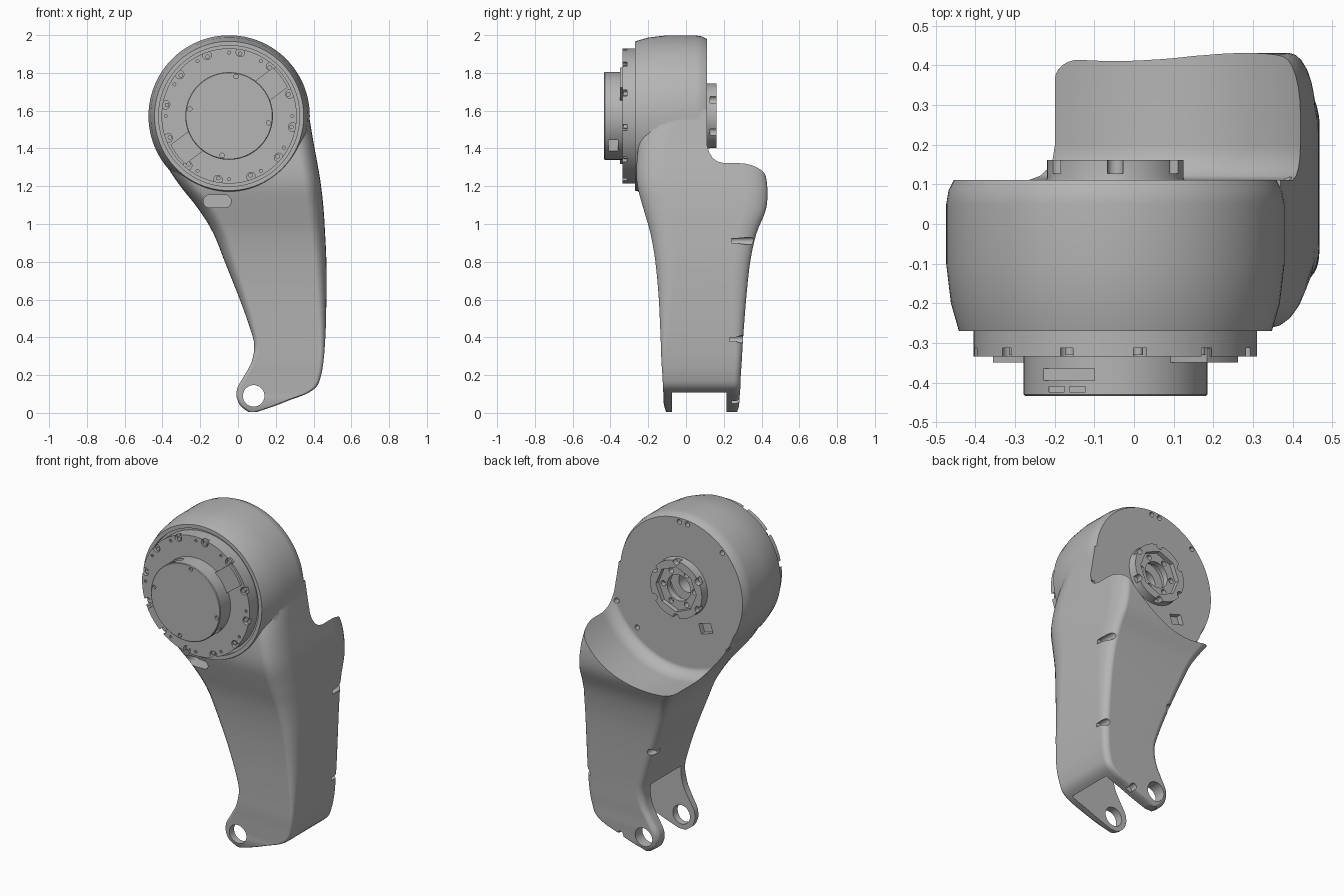
import bpy, bmesh, math
from mathutils import Matrix, Vector

if "Cube" in bpy.data.objects:
    bpy.data.objects.remove(bpy.data.objects["Cube"])

grey = bpy.data.materials.new("satin_grey")
grey.use_nodes = True
colour = (0.46, 0.46, 0.46, 1)
grey.diffuse_color = colour
grey.node_tree.nodes["Principled BSDF"].inputs["Base Color"].default_value = colour

CX, CZ = -0.047, 1.572      # drum axis
PX, PZ = 0.083, 0.09        # lower pivot axis


def make(name, bm):
    bmesh.ops.recalc_face_normals(bm, faces=bm.faces)
    me = bpy.data.meshes.new(name)
    bm.to_mesh(me)
    bm.free()
    me.materials.append(grey)
    ob = bpy.data.objects.new(name, me)
    bpy.context.collection.objects.link(ob)
    return ob


def stack(bm, rings):
    """Skin a list of point rings and cap both ends."""
    loops = [[bm.verts.new(p) for p in ring] for ring in rings]
    n = len(loops[0])
    for a, b in zip(loops, loops[1:]):
        for i in range(n):
            j = (i + 1) % n
            bm.faces.new((a[i], a[j], b[j], b[i]))
    bm.faces.new(loops[0])
    bm.faces.new(loops[-1])


def turned(name, profile, x=CX, z=CZ, sides=64):
    """Solid turned about the y direction; profile holds (radius, y)."""
    bm = bmesh.new()
    angles = [math.tau * i / sides for i in range(sides)]
    stack(bm, [[(x + r * math.cos(a), y, z + r * math.sin(a)) for a in angles]
               for r, y in profile])
    return make(name, bm)


def rod(name, x, z, r, y0, y1, sides=20):
    return turned(name, [(r, y0), (r, y1)], x, z, sides)


def block(name, centre, size, angle=0):
    bm = bmesh.new()
    bmesh.ops.create_cube(bm, size=1, matrix=Matrix.Translation(centre)
                          @ Matrix.Rotation(angle, 4, 'Y')
                          @ Matrix.Diagonal((*size, 1)))
    return make(name, bm)


def around(r, angle):
    a = math.radians(angle)
    return CX + r * math.cos(a), CZ + r * math.sin(a)


def boolean(target, tool, op='DIFFERENCE'):
    bpy.ops.object.select_all(action='DESELECT')
    bpy.context.view_layer.objects.active = target
    target.select_set(True)
    mod = target.modifiers.new("cut", 'BOOLEAN')
    mod.operation, mod.solver, mod.object = op, 'EXACT', tool
    bpy.ops.object.modifier_apply(modifier=mod.name)
    bpy.data.objects.remove(tool)


def cut(target, tools):
    for tool in tools:
        boolean(target, tool)


def smooth(ob, degrees=32):
    bpy.ops.object.select_all(action='DESELECT')
    bpy.context.view_layer.objects.active = ob
    ob.select_set(True)
    bpy.ops.object.shade_smooth_by_angle(angle=math.radians(degrees))
    ob.modifiers.new("normals", 'WEIGHTED_NORMAL').keep_sharp = True


def spline(rows, steps=4):
    """Smooth curve through the control rows."""
    rows = [Vector(r) for r in rows]
    out = []
    for i in range(len(rows) - 1):
        p0, p1 = rows[max(i - 1, 0)], rows[i]
        p2, p3 = rows[i + 1], rows[min(i + 2, len(rows) - 1)]
        for k in range(steps):
            t = k / steps
            out.append(0.5 * (2 * p1 + (p2 - p0) * t
                              + (2 * p0 - 5 * p1 + 4 * p2 - p3) * t * t
                              + (3 * p1 - p0 - 3 * p2 + p3) * t ** 3))
    return out + [rows[-1]]


def section(z, xl, xr, yf, yb):
    """Rectangle with elliptical corners, softer towards the drum."""
    t = min(max((z - 0.3) / 0.8, 0), 1)
    w = (xr - xl) * 0.45
    fx, fy = min(0.02 + 0.07 * t, w), 0.02 + 0.14 * t
    bx, by = min(0.035 + 0.02 * t, w), 0.035 + 0.085 * t
    left = min(0.035 + 0.02 * t, w)
    pts = []
    for x, y, rx, ry, start in (
            (xr - bx, yb - by, bx, by, 0), (xl + left, yb - left, left, left, 90),
            (xl + fx, yf + fy, fx, fy, 180), (xr - fx, yf + fy, fx, fy, 270)):
        for k in range(7):
            a = math.radians(start + 15 * k)
            pts.append((x + rx * math.cos(a), y + ry * math.sin(a), z))
    return pts


# Arm: z, left edge, right edge, front edge, back edge
arm_rows = [
    (0.005, 0.055, 0.10, -0.105, 0.27), (0.035, 0.015, 0.19, -0.115, 0.28),
    (0.07, -0.003, 0.28, -0.12, 0.283), (0.10, -0.008, 0.36, -0.12, 0.285),
    (0.14, 0.0, 0.417, -0.122, 0.288), (0.20, 0.035, 0.44, -0.125, 0.29),
    (0.27, 0.072, 0.452, -0.13, 0.295), (0.36, 0.086, 0.46, -0.133, 0.30),
    (0.46, 0.06, 0.465, -0.137, 0.307), (0.62, 0.002, 0.468, -0.145, 0.32),
    (0.80, -0.07, 0.468, -0.162, 0.34), (0.95, -0.13, 0.461, -0.188, 0.373),
    (1.08, -0.21, 0.453, -0.225, 0.424), (1.20, -0.305, 0.44, -0.257, 0.43),
    (1.30, -0.37, 0.424, -0.262, 0.41), (1.42, -0.41, 0.402, -0.25, 0.36),
    (1.52, -0.41, 0.385, -0.22, 0.34), (1.61, -0.40, 0.370, -0.19, 0.34)]
bm = bmesh.new()
stack(bm, [section(*row) for row in spline(arm_rows)])
housing = make("arm_housing", bm)

# Drum at the top of the arm, with the round clearance behind it
drum = turned("drum", [(0.395, -0.27), (0.415, -0.2), (0.427, -0.1), (0.427, 0.05),
                       (0.421, 0.085), (0.408, 0.111)], sides=96)
boolean(housing, drum, 'UNION')
cut(housing, [turned("clearance", [(0.475, 0.111), (0.495, 0.122), (0.512, 0.14),
                                   (0.524, 0.165), (0.53, 0.2), (0.53, 0.6)], sides=96)])

# Fork, pivot holes, slot, bore and screw holes
cut(housing, [
    rod("fork_gap", PX, PZ, 0.295, -0.075, 0.215, 64),
    rod("pivot_hole", PX, PZ, 0.057, -0.3, 0.5, 40),
    turned("seat", [(0.373, -0.4), (0.373, -0.255)], sides=96),
    rod("bore", CX, CZ, 0.115, -0.1, 0.3, 48),
    block("cable_port", (-0.21, 0.12, 1.36), (0.08, 0.08, 0.06), 0.3)])
slot = rod("slot", 0, 0, 0.034, -0.4, -0.14)
for v in slot.data.vertices:
    v.co.x += math.copysign(0.04, v.co.x) - 0.11
    v.co.z += 1.12
cut(housing, [slot])
cut(housing, [rod("edge_screw", x, z, 0.02, y, 0.6, 16) for x, z, y in
              ((0.448, 0.91, 0.24), (0.445, 0.39, 0.23), (0.015, 0.63, 0.25),
               (0.24, 0.065, 0.24))])
cut(housing, [rod("face_screw", *around(r, a), 0.015, 0.08, 0.25, 12)
              for r, a in ((0.385, 88), (0.385, 96), (0.385, 135),
                           (0.44, 225), (0.44, 312), (0.475, 335))])
smooth(housing)

# Front motor ring with rim pockets and bolts
ring = turned("motor_ring", [(0.358, -0.25), (0.358, -0.335)], sides=96)
bolt_angles = range(20, 380, 30)
cut(ring, [rod("pocket", *around(0.342, a), 0.023, -0.4, -0.313, 16) for a in bolt_angles])
cut(ring, [rod("pin_hole", *around(0.335, a + 10), 0.008, -0.4, -0.325, 10)
           for a in bolt_angles])
smooth(ring)
for a in bolt_angles:
    smooth(rod("ring_bolt", *around(0.334, a), 0.012, -0.31, -0.33, 12))

# Raised bar across the ring, under the hub
bar = block("ring_bar", (CX, -0.332, CZ), (0.8, 0.036, 0.13), math.radians(-37))
boolean(bar, turned("bar_limit", [(0.345, -0.4), (0.345, -0.2)]), 'INTERSECT')
smooth(bar)

# Hub cover with side windows and screws
hub = turned("hub_cover", [(0.232, -0.32), (0.232, -0.43), (0.228, -0.434)])
cut(hub, [block("window", (-0.165, -0.38, CZ + 0.19), (0.13, 0.03, 0.09)),
          block("side_window", (CX + 0.2, -0.385, 1.41), (0.12, 0.05, 0.07))])
cut(hub, [block("vent", (x, -0.417, CZ + 0.19), (0.04, 0.014, 0.09)) for x in (-0.195, -0.143)])
cut(hub, [rod("hub_screw", *around(0.212, a), 0.012, -0.5, -0.42, 12)
          for a in (80, 170, 260, 350)])
smooth(hub)

# Rear output flange: notched rim, bolt plate and inner bearing
flange = turned("rear_flange", [(0.178, 0.1), (0.172, 0.118), (0.172, 0.162)])
cut(flange, [turned("recess", [(0.135, 0.135), (0.135, 0.3)], sides=8),
             rod("flange_bore", CX, CZ, 0.078, 0.0, 0.3, 40)])
cut(flange, [rod("rim_notch", *around(0.168, a), 0.02, 0.128, 0.3, 16)
             for a in range(30, 390, 60)])
cut(flange, [rod("plate_hole", *around(0.103, a), 0.016, 0.05, 0.2, 14)
             for a in range(0, 360, 60)])
smooth(flange)
bearing = turned("inner_bearing", [(0.114, -0.099), (0.114, 0.05)])
boolean(bearing, rod("bearing_bore", CX, CZ, 0.06, -0.06, 0.3, 40))
smooth(bearing)
